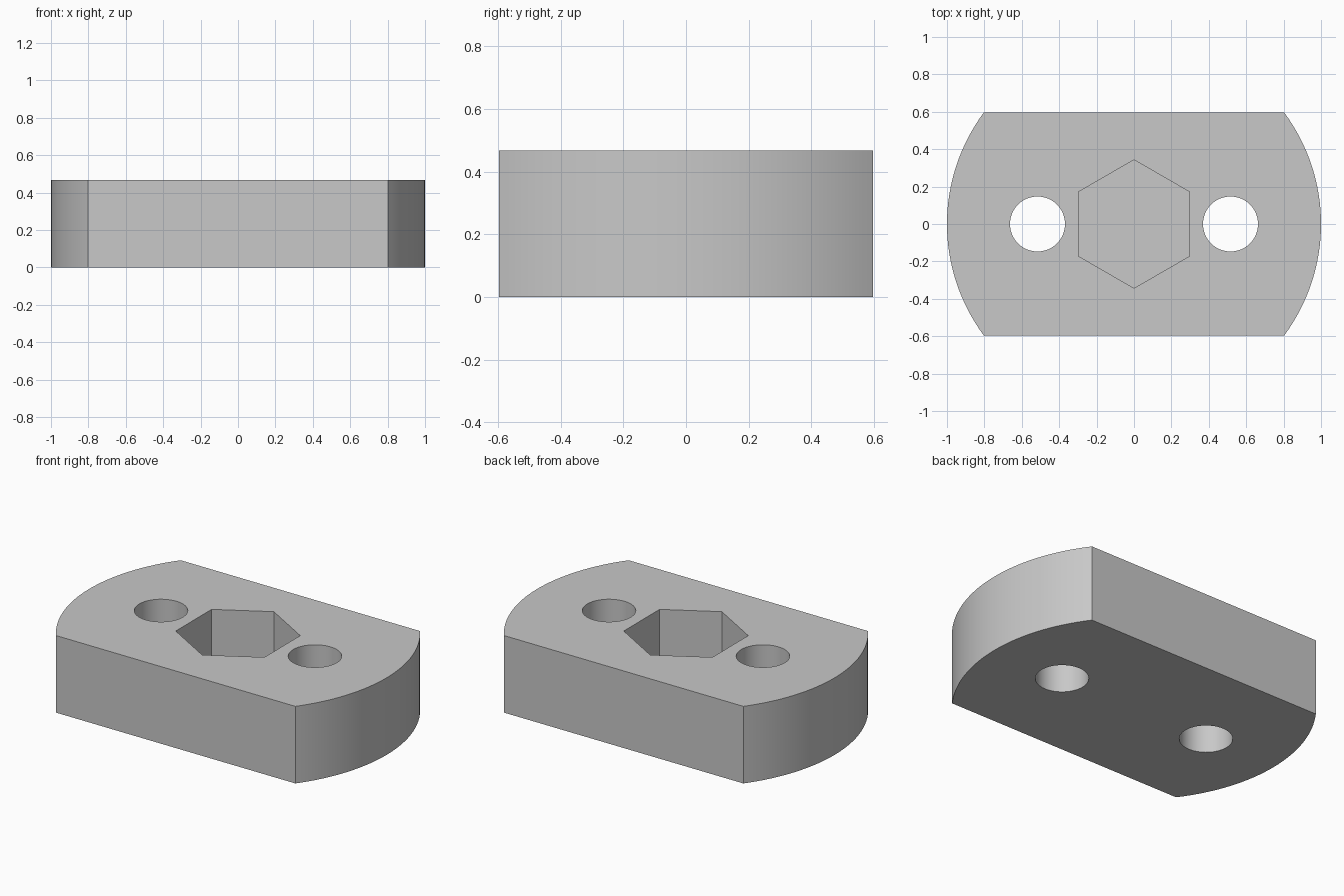
import bpy, bmesh
from math import radians, asin, cos, sin, pi

HEIGHT = 0.467
HALF_WIDTH = 0.597
HOLE_X = 0.516
POCKET_DEPTH = 0.33

cube = bpy.data.objects.get("Cube")
if cube:
    bpy.data.objects.remove(cube, do_unlink=True)

grey = bpy.data.materials.new("light_grey")
grey.use_nodes = True
colour = (0.58, 0.58, 0.58, 1)
grey.diffuse_color = colour
grey.node_tree.nodes["Principled BSDF"].inputs["Base Color"].default_value = colour


def prism(name, outline, bottom, top):
    """Extrude a flat outline straight up."""
    bm = bmesh.new()
    base = bm.faces.new([bm.verts.new((x, y, bottom)) for x, y in outline])
    new = bmesh.ops.extrude_face_region(bm, geom=[base])["geom"]
    verts = [v for v in new if isinstance(v, bmesh.types.BMVert)]
    bmesh.ops.translate(bm, verts=verts, vec=(0, 0, top - bottom))
    bmesh.ops.recalc_face_normals(bm, faces=bm.faces)
    mesh = bpy.data.meshes.new(name)
    bm.to_mesh(mesh)
    bm.free()
    mesh.materials.append(grey)
    obj = bpy.data.objects.new(name, mesh)
    bpy.context.collection.objects.link(obj)
    return obj


def ring(radius, sides, x=0, start=0):
    angles = [start + 2 * pi * i / sides for i in range(sides)]
    return [(x + radius * cos(a), radius * sin(a)) for a in angles]


# Round disc with two flat sides
limit = asin(HALF_WIDTH)
steps = 32
arc = [-limit + 2 * limit * i / steps for i in range(steps + 1)]
outline = [(cos(a + turn), sin(a + turn)) for turn in (0, pi) for a in arc]
body = prism("plate_body", outline, 0, HEIGHT)

# Two through holes and a blind hexagonal pocket
cutters = [prism("hole_cutter", ring(0.147, 64, side * HOLE_X), -0.1, HEIGHT + 0.1)
           for side in (-1, 1)]
cutters.append(prism("hex_pocket_cutter", ring(0.343, 6, start=pi / 2),
                     HEIGHT - POCKET_DEPTH, HEIGHT + 0.1))

bpy.ops.object.select_all(action='DESELECT')
bpy.context.view_layer.objects.active = body
body.select_set(True)
for cutter in cutters:
    cutter.hide_render = True
    cut = body.modifiers.new(cutter.name, 'BOOLEAN')
    cut.operation = 'DIFFERENCE'
    cut.solver = 'EXACT'
    cut.object = cutter
    bpy.ops.object.modifier_apply(modifier=cut.name)
    bpy.data.objects.remove(cutter, do_unlink=True)

# Smooth the curved walls, keep the edges crisp
bpy.ops.object.shade_smooth_by_angle(angle=radians(30))
